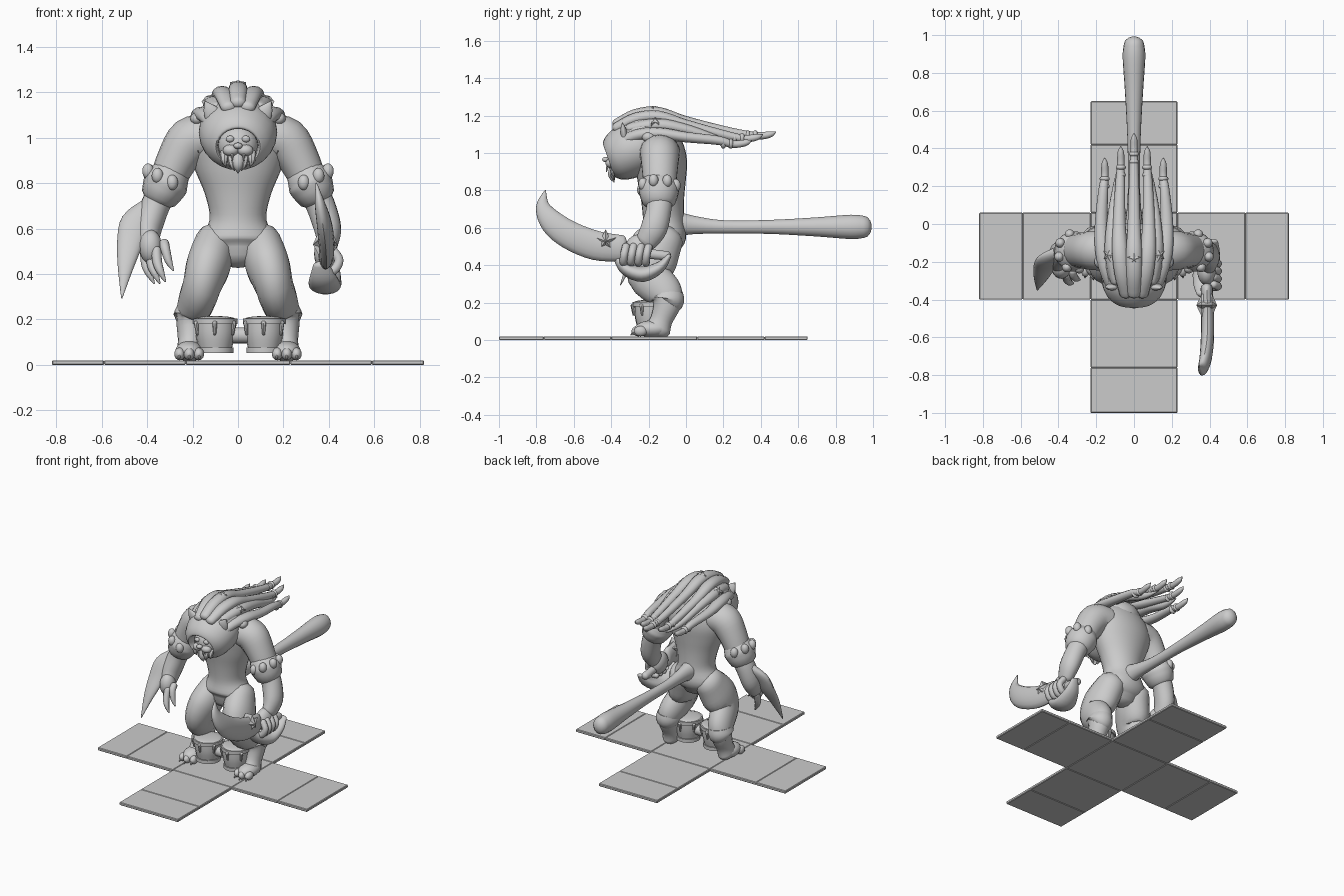
import bpy, bmesh, math
from mathutils import Vector, Matrix

grey = bpy.data.materials.new("light_grey")
grey.diffuse_color = (0.6, 0.6, 0.6, 1)


def finish(name, bm, angle=40):
    bmesh.ops.recalc_face_normals(bm, faces=bm.faces)
    me = bpy.data.meshes.new(name)
    bm.to_mesh(me)
    bm.free()
    me.materials.append(grey)
    ob = bpy.data.objects.new(name, me)
    bpy.context.collection.objects.link(ob)
    bpy.ops.object.select_all(action='DESELECT')
    bpy.context.view_layer.objects.active = ob
    ob.select_set(True)
    bpy.ops.object.shade_smooth_by_angle(angle=math.radians(angle))
    return ob


def tube(name, pts, hint=(1, 0, 0), axis=None, sides=18, steps=4, rounded=True):
    """Loft ellipses (x, y, z, radius along hint, other radius) on a smooth path."""
    def lerp(i, t):
        p = [pts[max(0, min(len(pts) - 1, i + k))] for k in (-1, 0, 1, 2)]
        return [0.5 * (2 * b + (c - a) * t + (2 * a - 5 * b + 4 * c - d) * t * t
                       + (3 * b - a - 3 * c + d) * t ** 3) for a, b, c, d in zip(*p)]
    rows = [lerp(i, k / steps) for i in range(len(pts) - 1) for k in range(steps)] + [list(pts[-1])]
    rings = []
    for i, r in enumerate(rows):
        a, b = rows[max(i - 1, 0)], rows[min(i + 1, len(rows) - 1)]
        t = Vector(axis) if axis else Vector(b[:3]) - Vector(a[:3])
        t.normalize()
        u = Vector(hint)
        u = (u - t * u.dot(t)).normalized()
        rings.append((Vector(r[:3]), t, u, t.cross(u), max(r[3], .002), max(r[4], .002)))
    if rounded:
        def dome(ring, s):
            c, t, u, v, a, b = ring
            return [(c + t * s * min(a, b) * .8 * math.sin(q), t, u, v, a * math.cos(q), b * math.cos(q))
                    for q in (.5, 1.0, 1.4)]
        rings = dome(rings[0], -1)[::-1] + rings + dome(rings[-1], 1)
    bm = bmesh.new()
    loops = []
    for c, t, u, v, a, b in rings:
        loops.append([bm.verts.new(c + u * a * math.cos(w) + v * b * math.sin(w))
                      for w in (2 * math.pi * k / sides for k in range(sides))])
    for A, B in zip(loops, loops[1:]):
        for k in range(sides):
            bm.faces.new((A[k], A[(k + 1) % sides], B[(k + 1) % sides], B[k]))
    bm.faces.new(loops[0])
    bm.faces.new(loops[-1])
    return finish(name, bm)


def ball(name, loc, size, rot=(0, 0, 0)):
    bm = bmesh.new()
    bmesh.ops.create_uvsphere(bm, u_segments=18, v_segments=12, radius=1)
    from_euler = Matrix.Rotation(rot[2], 4, 'Z') @ Matrix.Rotation(rot[1], 4, 'Y') @ Matrix.Rotation(rot[0], 4, 'X')
    bm.transform(Matrix.Translation(loc) @ from_euler @ Matrix.Diagonal((*size, 1)))
    return finish(name, bm)


def star(name, loc, normal, r, depth):
    bm = bmesh.new()
    c = [bm.verts.new((0, 0, s * depth)) for s in (1, -1)]
    rim = [bm.verts.new((q * math.sin(w), q * math.cos(w), s * depth * .5))
           for s in (1, -1) for k in range(10)
           for q, w in [((r, r * .5)[k % 2], k * math.pi / 5)]]
    for k in range(10):
        j = (k + 1) % 10
        bm.faces.new((c[0], rim[k], rim[j]))
        bm.faces.new((c[1], rim[10 + j], rim[10 + k]))
        bm.faces.new((rim[k], rim[10 + k], rim[10 + j], rim[j]))
    bm.transform(Matrix.Translation(loc) @ Vector(normal).to_track_quat('Z', 'Y').to_matrix().to_4x4())
    return finish(name, bm, 15)


def slab(name, x0, x1, y0, y1):
    bm = bmesh.new()
    bmesh.ops.create_cube(bm, size=1)
    bm.transform(Matrix.Translation(((x0 + x1) / 2, (y0 + y1) / 2, .01))
                 @ Matrix.Diagonal((x1 - x0, y1 - y0, .02, 1)))
    bmesh.ops.bevel(bm, geom=bm.edges[:], offset=.004, segments=1, affect='EDGES')
    return finish(name, bm, 20)


# cross-shaped floor
slab("floor_centre", -.23, .23, -.40, .06)
for a, b in ((-1, -.76), (-.76, -.40), (.06, .42), (.42, .65)):
    slab("floor_long_panel", -.23, .23, a, b)
for a, b in ((-.82, -.59), (-.59, -.23), (.23, .59), (.59, .82)):
    slab("floor_side_panel", a, b, -.40, .06)

# torso and tail
tube("torso", [(0, -.13, .50, .12, .09), (0, -.12, .55, .165, .12), (0, -.12, .64, .125, .11),
               (0, -.125, .75, .145, .115), (0, -.13, .86, .19, .13), (0, -.135, .96, .22, .14),
               (0, -.16, 1.05, .2, .13), (0, -.2, 1.13, .12, .09)], sides=28)
tube("tail", [(0, -.05, .62, .06, .07), (0, .04, .615, .042, .05), (0, .2, .605, .032, .036),
              (0, .45, .605, .035, .038), (0, .7, .605, .048, .052), (0, .88, .605, .06, .066),
              (0, .95, .605, .054, .06)])

# legs, cuffs and feet
for s in (-1, 1):
    tube("leg", [(s * .10, -.11, .54, .09, .10), (s * .13, -.17, .44, .098, .13),
                 (s * .16, -.20, .345, .085, .115), (s * .19, -.12, .26, .078, .10),
                 (s * .205, -.10, .20, .068, .078), (s * .21, -.13, .11, .055, .06),
                 (s * .215, -.15, .06, .055, .07)])
    tube("leg_fur_cuff", [(s * .20, -.10, .25, .07, .085), (s * .205, -.10, .21, .08, .09),
                          (s * .21, -.11, .19, .06, .07)], rounded=False)
    ball("foot", (s * .215, -.18, .06), (.062, .095, .045))
    for k in (-1, 0, 1):
        ball("toe", (s * .215 + k * .042, -.255 + abs(k) * .012, .048), (.024, .036, .028))
        tube("toe_claw", [(s * .215 + k * .042, -.275 + abs(k) * .012, .05, .010, .010),
                          (s * .215 + k * .045, -.295 + abs(k) * .012, .027, .003, .003)], sides=8)

# drums between the feet
for x, r in ((-.10, .09), (.115, .087)):
    tube("drum_body", [(x, -.19, .06, r * .78, r * .78), (x, -.19, .13, r * .95, r * .95),
                       (x, -.19, .20, r * .98, r * .98)], rounded=False)
    for z, q in ((.064, .9), (.192, 1.08)):
        tube("drum_rim", [(x, -.19, z - .012, r * q, r * q), (x, -.19, z + .012, r * q, r * q)],
             rounded=False, steps=1)
    ball("drum_skin", (x, -.19, .203), (r * .98, r * .98, .012))
    for k in range(6):
        w = k * math.pi / 3 + .5
        c, d = math.cos(w) * r, math.sin(w) * r
        tube("drum_peg", [(x + c * 1.06, -.19 + d * 1.06, .185, .011, .011),
                          (x + c, -.19 + d, .135, .006, .006)], sides=8)
tube("drum_link", [(-.03, -.19, .13, .035, .035), (.05, -.19, .13, .035, .035)], hint=(0, 0, 1))

# arms, sleeve cuffs and forearms
for s in (-1, 1):
    tube("upper_arm", [(s * .14, -.14, 1.0, .10, .11), (s * .21, -.14, .985, .105, .105),
                       (s * .27, -.14, .90, .09, .095), (s * .32, -.14, .79, .078, .085)])
    tube("sleeve_cuff", [(s * .305, -.145, .825, .092, .1), (s * .318, -.145, .80, .1, .108),
                         (s * .335, -.145, .765, .092, .1)])
    for k in range(5):
        w = k * math.pi / 4 - .3
        ball("cuff_fur", (s * (.315 + .085 * math.sin(w)), -.145 - .095 * math.cos(w),
                          .815 + .04 * math.sin(w)), (.026, .026, .034))
    tube("forearm", [(s * .33, -.14, .77, .065, .07), (s * .365, -.145, .70, .064, .068),
                     (s * .395, -.17, .60, .06, .072), (s * .395, -.21, .53, .045, .06)])

# open hand with a forearm fin
tube("arm_fin", [(-.40, -.15, .70, .035, .03), (-.45, -.19, .63, .065, .03),
                 (-.475, -.23, .54, .058, .028), (-.495, -.29, .43, .035, .02),
                 (-.512, -.35, .295, .003, .003)])
ball("open_palm", (-.385, -.235, .52), (.05, .055, .075))
for x, y, l in ((-.41, -.20, .0), (-.385, -.235, .0), (-.36, -.27, .01), (-.325, -.25, .07)):
    tube("finger", [(x, y, .50 + l * .5, .022, .022), (x + .005, y - .025, .44 + l, .021, .021),
                    (x + .02, y - .04, .40 + l * .8, .016, .016),
                    (x + .04, y - .045, .36 + l * .8, .004, .004)], sides=10)

# gripping hand
ball("grip_palm", (.385, -.25, .49), (.05, .075, .075), (-.5, 0, 0))
for k in range(4):
    y = -.20 - .04 * k
    tube("grip_finger", [(.42, y, .50, .022, .022), (.445, y - .01, .46, .021, .021),
                         (.42, y - .015, .415, .021, .021), (.375, y - .01, .415, .018, .018)],
         hint=(0, 1, 0), sides=10)

# sword
tube("sword_blade", [(.385, -.34, .49, .032, .07), (.39, -.48, .505, .034, .078),
                     (.388, -.62, .56, .035, .075), (.378, -.715, .63, .032, .065),
                     (.36, -.765, .715, .022, .038), (.345, -.752, .80, .003, .003)], sides=16)
tube("sword_grip", [(.39, -.10, .45, .025, .025), (.39, -.36, .48, .025, .03)])
tube("sword_hand_guard", [(.365, -.37, .44, .035, .02), (.375, -.32, .38, .062, .035),
                          (.385, -.23, .352, .07, .042), (.405, -.14, .39, .05, .03),
                          (.42, -.09, .45, .025, .012)])
star("sword_star", (.385, -.43, .53), (1, 0, 0), .062, .055)

# hood, ears and face
tube("hood", [(0, -.13, 1.06, .10, .10), (0, -.22, 1.04, .165, .14), (0, -.31, 1.01, .17, .148),
              (0, -.375, .98, .145, .13), (0, -.41, .965, .108, .10), (0, -.405, .96, .092, .085),
              (0, -.34, .97, .085, .08)], axis=(0, -1, -.35), sides=24, rounded=False)
for s in (-1, 1):
    tube("ear", [(s * .10, -.33, 1.085, .045, .02), (s * .125, -.335, 1.125, .03, .016),
                 (s * .145, -.34, 1.16, .003, .003)])
    ball("cheek", (s * .032, -.40, .945), (.036, .03, .026))
    tube("tooth", [(s * .025, -.42, .925, .007, .007), (s * .026, -.425, .90, .002, .002)], sides=8)
    ball("eye", (s * .035, -.405, .995), (.019, .014, .015))
    for k in (0, 1):
        tube("beard_lock", [(s * (.03 + .03 * k), -.375, .93, .022, .022),
                            (s * (.025 + .035 * k), -.39, .885 + .015 * k, .016, .016),
                            (s * (.015 + .04 * k), -.385, .855 + .02 * k, .002, .002)], sides=8)
ball("face", (0, -.345, .97), (.088, .07, .085))
ball("nose", (0, -.43, .965), (.02, .018, .014))
tube("beard", [(0, -.38, .92, .032, .03), (0, -.395, .88, .024, .022), (0, -.385, .845, .003, .003)])

# swept-back hair with tied tips
ball("hair_mound", (0, -.2, 1.085), (.165, .18, .125))
for x, tip, top, end in ((0, .48, 1.215, 1.10), (.07, .41, 1.195, 1.085), (.155, .35, 1.105, 1.055)):
    for s in ((1,) if x == 0 else (-1, 1)):
        b = .85 * x
        tube("hair_lock", [(s * b * .7, -.37, top - .06, .035, .028), (s * b, -.27, top - .012, .042, .032),
                           (s * x * 1.05, -.15, top, .042, .032), (s * x * 1.12, 0, top * .6 + end * .4, .034, .028),
                           (s * x * 1.05, tip * .5, end + .012, .026, .024), (s * x, tip - .1, end - .008, .02, .02),
                           (s * x, tip - .03, end, .017, .017), (s * x, tip, end + .014, .002, .002)], sides=12)
        for d in (.11, .15):
            ball("hair_tie", (s * x, tip - d, end - .005), (.027, .016, .027))
for s in (-1, 1):
    tube("inner_hair_lock", [(s * .09, -.3, 1.13, .035, .03), (s * .115, -.15, 1.15, .04, .035),
                             (s * .11, .02, 1.12, .033, .028), (s * .09, .2, 1.06, .022, .022),
                             (s * .075, .33, 1.045, .003, .003)], sides=12)
    star("hair_star", (s * .13, -.165, 1.165), (s * .6, 0, 1), .036, .022)
    ball("hair_bead", (s * .18, -.2, 1.085), (.03, .035, .028))
star("hair_star", (0, -.185, 1.235), (0, -.15, 1), .036, .018)
